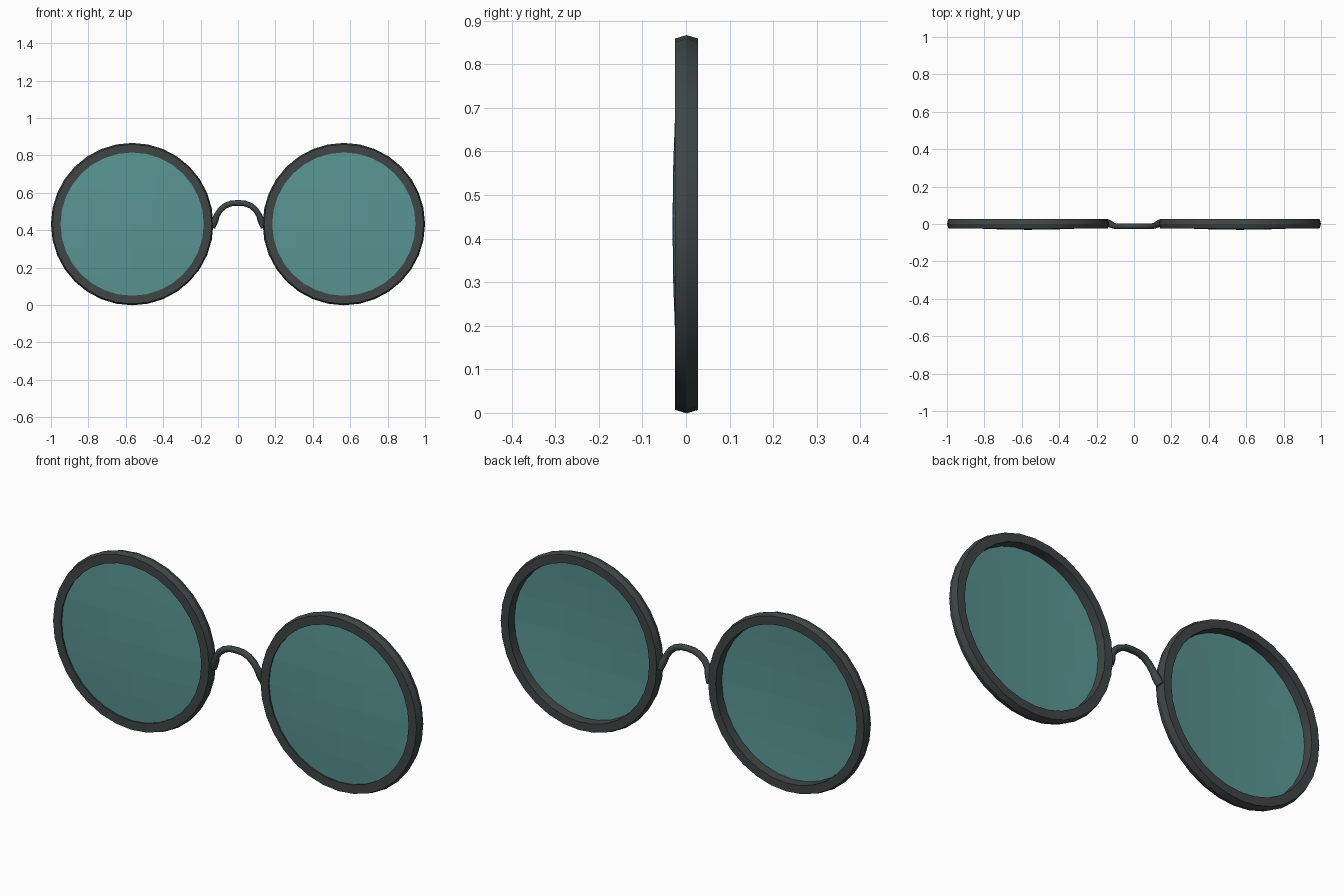
import bpy, bmesh, math
from mathutils import Vector

if "Cube" in bpy.data.objects:
    bpy.data.objects.remove(bpy.data.objects["Cube"])

CX, CZ, SIDES = 0.566, 0.433, 32


def material(name, color):
    m = bpy.data.materials.new(name)
    m.diffuse_color = color
    m.use_nodes = True
    m.node_tree.nodes["Principled BSDF"].inputs["Base Color"].default_value = m.diffuse_color
    return m


frame_mat = material("dark_frame", (0.05, 0.06, 0.06, 1))
lens_mat = material("teal_lens", (0.10, 0.30, 0.29, 1))


def finish(name, bm, mat, angle):
    bmesh.ops.recalc_face_normals(bm, faces=bm.faces)
    me = bpy.data.meshes.new(name)
    bm.to_mesh(me)
    bm.free()
    ob = bpy.data.objects.new(name, me)
    bpy.context.collection.objects.link(ob)
    me.materials.append(mat)
    bpy.ops.object.select_all(action='DESELECT')
    bpy.context.view_layer.objects.active = ob
    ob.select_set(True)
    bpy.ops.object.shade_smooth_by_angle(angle=math.radians(angle))
    return ob


def skin(bm, rings, closed):
    # Joins consecutive vertex rings with quads
    n = len(rings[0])
    for i in range(len(rings) if closed else len(rings) - 1):
        a, b = rings[i], rings[(i + 1) % len(rings)]
        for k in range(n):
            bm.faces.new((a[k], a[(k + 1) % n], b[(k + 1) % n], b[k]))


def rim(name, cx):
    # Five-sided section (radius, y) swept around the lens
    section = [(0.434, 0.001), (0.426, 0.028), (0.385, 0.028),
               (0.383, -0.025), (0.426, -0.025)]
    bm = bmesh.new()
    rings = []
    for i in range(SIDES):
        a = math.tau * i / SIDES
        rings.append([bm.verts.new((cx + r * math.cos(a), y, CZ + r * math.sin(a)))
                      for r, y in section])
    skin(bm, rings, True)
    finish(name, bm, frame_mat, 13)


def lens(name, cx):
    # Disc cut into a coarse grid, then bulged gently forward
    bm = bmesh.new()
    rad, big, apex = 0.386, 5.5, -0.031
    bm.faces.new([bm.verts.new((rad * math.cos(math.tau * i / SIDES), 0,
                                rad * math.sin(math.tau * i / SIDES)))
                  for i in range(SIDES)])
    for axis in (Vector((1, 0, 0)), Vector((0, 0, 1))):
        for d in (-0.26, -0.13, 0, 0.13, 0.26):
            bmesh.ops.bisect_plane(bm, geom=bm.verts[:] + bm.edges[:] + bm.faces[:],
                                   plane_co=axis * d, plane_no=axis)
    for v in bm.verts:
        r2 = v.co.x ** 2 + v.co.z ** 2
        v.co = (cx + v.co.x, apex + big - math.sqrt(big ** 2 - r2), CZ + v.co.z)
    finish(name, bm, lens_mat, 1)


for side, s in (("left", -1), ("right", 1)):
    rim(side + "_rim", s * CX)
    lens(side + "_lens", s * CX)

# Arched nose bridge, an eight-sided tube along a mirrored path, thicker at the feet
half = [(0.139, 0.007, 0.418), (0.124, -0.002, 0.452), (0.112, -0.009, 0.482),
        (0.094, -0.012, 0.51), (0.067, -0.012, 0.532), (0.035, -0.012, 0.544)]
path = [Vector((-x, y, z)) for x, y, z in half] + [Vector((0, -0.012, 0.546))]
path += [Vector(p) for p in reversed(half)]
bm = bmesh.new()
rings = []
for i, p in enumerate(path):
    t = (path[min(i + 1, len(path) - 1)] - path[max(i - 1, 0)]).normalized()
    u = t.cross(Vector((0, 1, 0))).normalized()
    w = u.cross(t)
    rad = 0.019 if min(i, len(path) - 1 - i) < 2 else 0.0155
    rings.append([bm.verts.new(p + rad * (u * math.cos(math.tau * k / 8)
                                          + w * math.sin(math.tau * k / 8)))
                  for k in range(8)])
skin(bm, rings, False)
bm.faces.new(rings[0])
bm.faces.new(rings[-1])
finish("nose_bridge", bm, frame_mat, 50)
